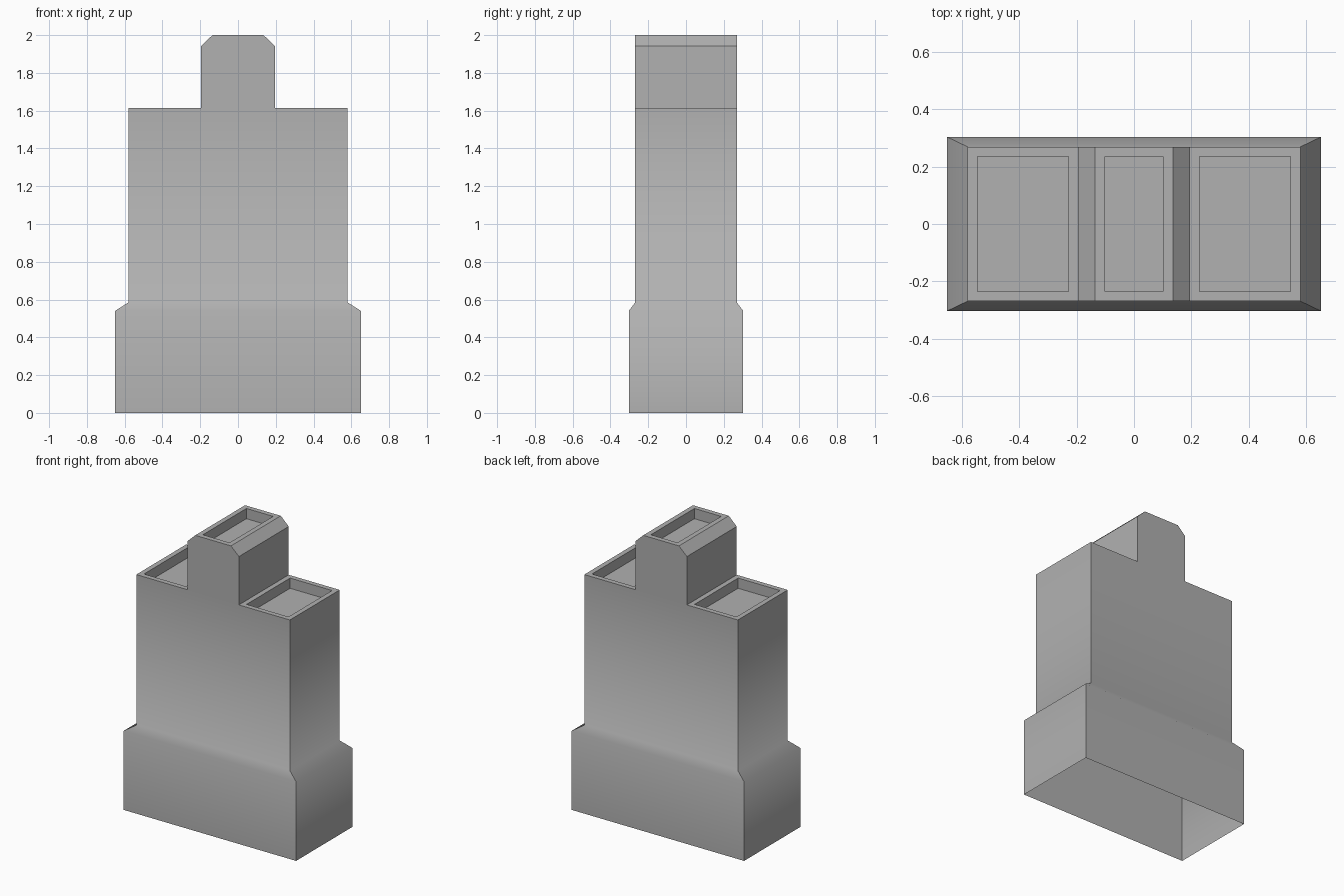
import bpy, bmesh

if "Cube" in bpy.data.objects:
    bpy.data.objects.remove(bpy.data.objects["Cube"])

BASE_X, BASE_Y = 0.651, 0.303
BODY_X, BODY_Y = 0.58, 0.269
Z_BASE, Z_SLOPE, Z_BODY, Z_BEVEL, Z_TOP = 0.54, 0.585, 1.613, 1.943, 2.0
RIM, DEPTH = 0.034, 0.07

bm = bmesh.new()

# Outline of the upper body and its raised middle, mirrored across x
half = [(BODY_X, Z_SLOPE), (BODY_X, Z_BODY), (0.195, Z_BODY), (0.195, Z_BEVEL), (0.135, Z_TOP)]
outline = half + [(-x, z) for x, z in reversed(half)]
front = [bm.verts.new((x, -BODY_Y, z)) for x, z in outline]
back = [bm.verts.new((x, BODY_Y, z)) for x, z in outline]
bm.faces.new(front)
bm.faces.new(back[::-1])
flats = []
for i in range(len(outline) - 1):
    f = bm.faces.new((front[i], front[i + 1], back[i + 1], back[i]))
    if outline[i][1] == outline[i + 1][1]:
        flats.append(f)

# Wider base with sloped shoulder, open underneath
upper = [front[-1], front[0], back[0], back[-1]]
for z in (Z_BASE, 0.0):
    lower = [bm.verts.new((sx * BASE_X, sy * BASE_Y, z))
             for sx, sy in ((-1, -1), (1, -1), (1, 1), (-1, 1))]
    for i in range(4):
        j = (i + 1) % 4
        bm.faces.new((lower[i], lower[j], upper[j], upper[i]))
    upper = lower
bmesh.ops.recalc_face_normals(bm, faces=bm.faces)

# Recessed pans in the three flat tops
bmesh.ops.inset_individual(bm, faces=flats, thickness=RIM, use_even_offset=True)
for f in flats:
    new = bmesh.ops.extrude_discrete_faces(bm, faces=[f])["faces"][0]
    bmesh.ops.translate(bm, verts=new.verts, vec=(0, 0, -DEPTH))

# Soft shading only across the shoulder lines, crisp edges elsewhere
for f in bm.faces:
    f.smooth = True
for e in bm.edges:
    z0, z1 = (v.co.z for v in e.verts)
    e.smooth = abs(z0 - z1) < 1e-4 and 0.5 < z0 < 0.6

mesh = bpy.data.meshes.new("building_block")
bm.to_mesh(mesh)
bm.free()

# Dark grey surface
grey = bpy.data.materials.new("dark_grey")
grey.diffuse_color = (0.44, 0.44, 0.44, 1)
grey.use_nodes = True
grey.node_tree.nodes["Principled BSDF"].inputs["Base Color"].default_value = grey.diffuse_color
mesh.materials.append(grey)

obj = bpy.data.objects.new("building_block", mesh)
bpy.context.collection.objects.link(obj)
